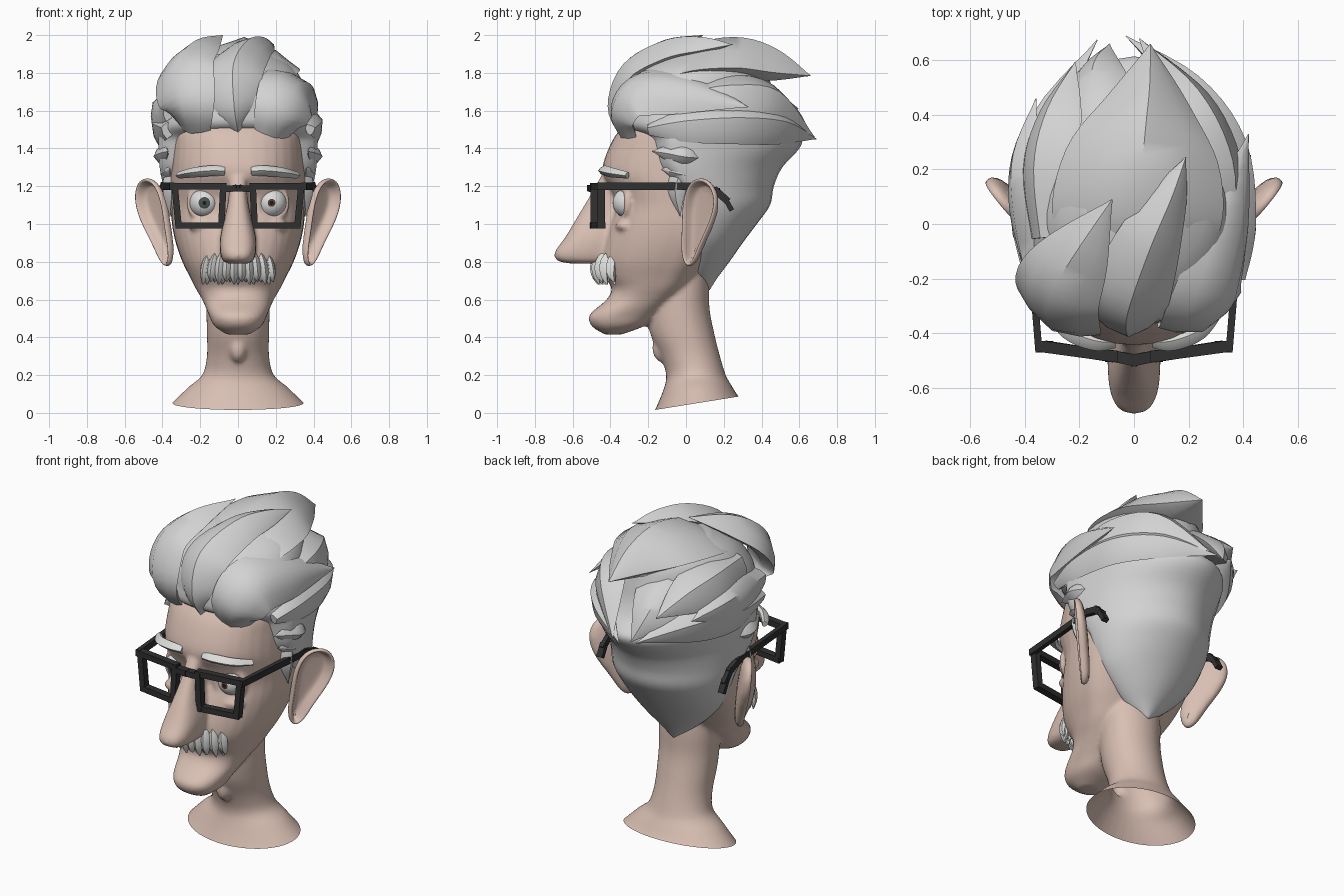
import bpy, bmesh, math
from mathutils import Vector, Matrix

if bpy.data.objects.get("Cube"):
    bpy.data.objects.remove(bpy.data.objects["Cube"], do_unlink=True)


def material(name, r, g, b):
    m = bpy.data.materials.new(name)
    m.use_nodes = True
    m.diffuse_color = (r, g, b, 1)
    m.node_tree.nodes["Principled BSDF"].inputs["Base Color"].default_value = (r, g, b, 1)
    return m


skin = material("skin", .69, .52, .45)
hair = material("grey hair", .65, .65, .65)
whiskers = material("pale whiskers", .72, .72, .71)
white = material("eye white", .72, .72, .72)
frame = material("black frame", .03, .03, .03)
iris_grey = material("grey iris", .07, .08, .08)
iris_brown = material("brown iris", .09, .045, .035)
pupil = material("pupil", .01, .01, .01)


def select(objects):
    bpy.ops.object.select_all(action='DESELECT')
    for obj in objects:
        obj.select_set(True)
    bpy.context.view_layer.objects.active = objects[0]


def finish(name, bm, mats, angle=40):
    """Turn a bmesh into a shaded object."""
    bmesh.ops.recalc_face_normals(bm, faces=bm.faces[:])
    mesh = bpy.data.meshes.new(name)
    bm.to_mesh(mesh)
    bm.free()
    for m in mats:
        mesh.materials.append(m)
    obj = bpy.data.objects.new(name, mesh)
    bpy.context.collection.objects.link(obj)
    if angle:
        select([obj])
        bpy.ops.object.shade_smooth_by_angle(angle=math.radians(angle))
    return obj


def smooth_rows(rows, steps):
    """Catmull-Rom interpolation between rows of numbers."""
    out = []
    for i in range(len(rows) - 1):
        a, b, c, d = (rows[max(0, min(len(rows) - 1, i + k))] for k in (-1, 0, 1, 2))
        for s in range(steps):
            t = s / steps
            out.append([.5 * (2 * q + (r - p) * t + (2*p - 5*q + 4*r - w) * t * t
                              + (3*q - p - 3*r + w) * t ** 3)
                        for p, q, r, w in zip(a, b, c, d)])
    return out + [list(rows[-1])]


def loft(name, rings, mat, angle=40):
    bm = bmesh.new()
    loops = [[bm.verts.new(p) for p in ring] for ring in rings]
    n = len(loops[0])
    for lo, hi in zip(loops, loops[1:]):
        for k in range(n):
            bm.faces.new((lo[k], lo[(k + 1) % n], hi[(k + 1) % n], hi[k]))
    bm.faces.new(loops[0])
    bm.faces.new(loops[-1])
    return finish(name, bm, [mat], angle)


def body(name, rows, mat, power=2.0, tilt=0.0, sides=36):
    """Stack of ovals; row = height, front, back, half width, y of widest point."""
    rings = []
    for z, front, back, half, mid in smooth_rows(rows, 4):
        ring = []
        for k in range(sides):
            a = math.tau * k / sides
            c, s = (math.copysign(abs(f(a)) ** (2 / power), f(a)) for f in (math.cos, math.sin))
            y = mid + s * ((back - mid) if s > 0 else (mid - front))
            ring.append((half * c, y, z + tilt * y * max(0, 1 - z * 5)))
        rings.append(ring)
    return loft(name, rings, mat, 60)


def lock(name, rows, mat=hair, core=(0, .05, 1.4), steps=5):
    """Pointed ridged blade; row = x, y, z, half width, thickness."""
    rows = smooth_rows(rows, steps)
    pts = [Vector(r[:3]) for r in rows]
    rings = []
    for i, (p, row) in enumerate(zip(pts, rows)):
        t = (pts[min(i + 1, len(pts) - 1)] - pts[max(i - 1, 0)]).normalized()
        side = t.cross(p - Vector(core)).normalized()
        up = side.cross(t)
        w, h = max(row[3], .002), max(row[4], .002)
        shape = ((-1, -.2), (-.6, .5), (0, 1), (.6, .5), (1, -.2), (.5, -.7), (-.5, -.7))
        rings.append([p + side * w * u + up * h * v for u, v in shape])
    return loft(name, rings, mat, 42)


def blob(name, loc, size):
    bm = bmesh.new()
    bmesh.ops.create_uvsphere(bm, u_segments=20, v_segments=12, radius=1,
                              matrix=Matrix.Translation(loc) @ Matrix.Diagonal((*size, 1)))
    return finish(name, bm, [skin], 60)


def bars(name, paths, tall, deep):
    """Square bars joined end to end, deep along y or x."""
    bm = bmesh.new()
    for path in paths:
        for p, q in zip(path, path[1:]):
            p, q = Vector(p), Vector(q)
            d = (q - p).normalized()
            ref = Vector((1, 0, 0)) if abs(d.y) > .6 else Vector((0, 1, 0))
            up = d.cross(ref).normalized()
            ref = up.cross(d)
            rot = Matrix((d, ref, up)).transposed().to_4x4()
            scale = Matrix.Diagonal(((q - p).length + tall * .8, deep, tall, 1))
            bmesh.ops.create_cube(bm, size=1, matrix=Matrix.Translation((p + q) / 2) @ rot @ scale)
    return finish(name, bm, [frame], 0)


# Head, neck and nose
flesh = [body("head", [
    (.415, -.43, -.34, .06, -.39), (.46, -.5, -.22, .125, -.36), (.52, -.51, -.13, .155, -.32),
    (.6, -.42, -.04, .19, -.2), (.66, -.395, .02, .225, -.14), (.72, -.43, .06, .255, -.1),
    (.8, -.45, .11, .295, -.06), (.9, -.435, .17, .33, -.02), (1, -.405, .25, .35, 0),
    (1.1, -.375, .35, .355, 0), (1.2, -.41, .4, .36, 0), (1.28, -.445, .4, .357, 0),
    (1.4, -.41, .4, .35, 0), (1.5, -.35, .36, .34, 0), (1.58, -.25, .3, .27, 0)], skin, 2.3)]
flesh.append(body("neck", [
    (0, -.2, .31, .39, .06), (.04, -.165, .28, .35, .06), (.13, -.12, .24, .265, .06),
    (.2, -.105, .21, .19, .06), (.3, -.135, .18, .165, .03), (.42, -.19, .15, .165, 0),
    (.55, -.21, .125, .168, -.02), (.7, -.2, .12, .17, -.02), (.9, -.15, .1, .15, -.02)],
    skin, 2.0, .2))
flesh.append(blob("throat", (0, -.12, .345), (.05, .06, .08)))
flesh.append(body("nose", [
    (.79, -.6, -.4, .05, -.5), (.805, -.68, -.36, .08, -.52), (.85, -.695, -.35, .095, -.52),
    (.93, -.64, -.35, .095, -.48), (1.03, -.58, -.33, .072, -.44), (1.13, -.52, -.33, .052, -.42),
    (1.21, -.475, -.33, .048, -.4), (1.27, -.44, -.35, .04, -.4)], skin, 2.7, sides=20))

# Eyes, lids, bags, brows and ears on both sides
for s, side in ((1, "left"), (-1, "right")):
    bm = bmesh.new()
    spot = Matrix.Translation((s * .178, -.308, 1.112))
    bmesh.ops.create_uvsphere(bm, u_segments=24, v_segments=24, radius=.08,
                              matrix=spot @ Matrix.Rotation(math.pi / 2, 4, 'X'))
    limit = 15 if s > 0 else 23
    for f in bm.faces:
        off = math.degrees((f.calc_center_median() - spot.translation).angle(Vector((0, -1, 0))))
        f.material_index = 2 if off < limit / 3 + 1 else 1 if off < limit else 0
    finish(side + "_eye", bm, [white, iris_brown if s > 0 else iris_grey, pupil], 60)

    bpy.ops.mesh.primitive_torus_add(
        major_radius=.082, minor_radius=.02, major_segments=24, minor_segments=8,
        location=(s * .178, -.333, 1.112), rotation=(math.pi / 2, 0, s * .3))
    flesh.append(bpy.context.object)
    flesh.append(blob("eye_bag", (s * .18, -.325, .99), (.085, .05, .035)))
    lock(side + "_eyebrow", [
        (s * .07, -.435, 1.28, .024, .02), (s * .14, -.435, 1.282, .028, .03),
        (s * .24, -.395, 1.272, .026, .03), (s * .315, -.31, 1.258, .018, .02)],
        whiskers, (0, .2, 1.28))

    # Ear plate with a rolled rim and sunken bowl, leaning in towards the lobe
    outline = [(0, 1.1), (.03, 1.2), (.09, 1.25), (.18, 1.24), (.235, 1.16), (.23, 1.06),
               (.18, .96), (.13, .88), (.09, .79), (.03, .76), (-.01, .84), (0, .97)]
    normal = Vector((s * .8, -.6, 0))
    bm = bmesh.new()
    face = bm.faces.new([bm.verts.new((s * (.345 + .66 * u + .12 * (z - 1.1)), .8 * u + .01, z))
                         for u, z in outline])
    bowl = bmesh.ops.extrude_face_region(bm, geom=[face])["geom"]
    for v in [g for g in bowl if isinstance(g, bmesh.types.BMVert)]:
        v.co += normal * .065
    bowl = [g for g in bowl if isinstance(g, bmesh.types.BMFace)][0]
    for width, depth in ((.022, 0), (.018, .05), (.03, .005)):
        bmesh.ops.inset_region(bm, faces=[bowl], thickness=width)
        for v in bowl.verts:
            v.co -= normal * depth
    ear = finish(side + "_ear", bm, [skin], 180)
    ear.modifiers.new("soft", 'SUBSURF').levels = 2

    # Sideburn and tufts
    lock(side + "_sideburn", [
        (s * .35, -.02, 1.3, .05, .03), (s * .37, -.05, 1.18, .05, .03), (s * .36, -.03, 1.04, 0, 0)])
    lock(side + "_upper_tuft", [
        (s * .34, .12, 1.35, .03, .01), (s * .4, 0, 1.36, .06, .045),
        (s * .39, -.09, 1.375, .045, .03), (s * .37, -.18, 1.385, 0, 0)])
    lock(side + "_lower_tuft", [
        (s * .33, .08, 1.25, .03, .01), (s * .38, -.01, 1.27, .05, .03),
        (s * .375, -.07, 1.28, .04, .02), (s * .36, -.13, 1.29, 0, 0)])

# Blend the flesh parts into one skin, cut open under the neck
select(flesh)
bpy.ops.object.join()
head = bpy.context.object
head.name = "head_and_neck"
remesh = head.modifiers.new("blend", 'REMESH')
remesh.mode, remesh.voxel_size = 'VOXEL', .012
soften = head.modifiers.new("soften", 'SMOOTH')
soften.factor, soften.iterations = .5, 6
bpy.ops.object.convert(target='MESH')
bm = bmesh.new()
bm.from_mesh(head.data)
bmesh.ops.bisect_plane(bm, geom=bm.verts[:] + bm.edges[:] + bm.faces[:], clear_outer=True,
                       plane_co=(0, 0, .042), plane_no=(0, .16, -1))
bm.to_mesh(head.data)
bm.free()
head.data.materials.clear()
head.data.materials.append(skin)
bpy.ops.object.shade_smooth()

# Moustache of hanging strands in two layers
count = 10
for layer in range(2):
    for i in range(count - layer):
        u = (i + layer / 2) / (count - 1) * 2 - 1
        x = u * .17
        y = -.475 * math.sqrt(1 - (x / .3) ** 2) + .025 * layer
        low = .68 + .015 * (i % 2)
        lock("moustache_strand", [
            (x * .85, y + .03, .875 - .02 * abs(u), .008, .01), (x * .98, y, .8, .026, .028),
            (x * 1.06, y - .005, .735, .024, .024), (x * 1.1, y + .01, low, .004, .004)],
            whiskers, (0, 0, .8), 3)

# Glasses: lens rims, bridge, temples with ear hooks
rims, temples = [], []
for s in (1, -1):
    inner, outer = -.485, -.45
    a, b = (s * .078, inner, 1.2), (s * .335, outer, 1.2)
    c, d = (s * .315, outer, .992), (s * .088, inner, .992)
    rims.append([a, b, c, d, a])
    temples.append([(s * .35, -.455, 1.2), (s * .375, -.15, 1.2), (s * .395, .07, 1.2),
                    (s * .405, .16, 1.175), (s * .41, .21, 1.13), (s * .41, .235, 1.085)])
rims.append([(-.075, -.485, 1.185), (0, -.5, 1.19), (.075, -.485, 1.185)])
bars("glasses_rims", rims, .034, .042)
bars("glasses_temples", temples, .038, .026)

# Back hair tapering to a point at the nape
body("back_hair", [
    (.65, .1, .125, .012, .11), (.72, .03, .17, .11, .08), (.8, .02, .23, .2, .08),
    (.9, 0, .3, .29, .08), (1, -.02, .375, .34, .08), (1.1, -.05, .445, .37, .07),
    (1.2, -.13, .465, .395, .02), (1.3, -.2, .51, .415, -.04), (1.4, -.22, .6, .42, -.06),
    (1.46, -.25, .61, .42, -.06), (1.52, -.36, .54, .4, -.09), (1.6, -.37, .49, .385, -.06),
    (1.7, -.35, .46, .365, -.02), (1.82, -.24, .42, .3, .05), (1.9, -.08, .32, .18, .08)],
    hair, 1.9)

# Swept front locks
lock("front_lock_right", [
    (-.23, -.28, 1.5, .1, .04), (-.27, -.34, 1.64, .165, .06), (-.285, -.25, 1.81, .175, .07),
    (-.2, -.1, 1.92, .12, .06), (-.08, .09, 2, 0, 0)])
lock("front_lock_middle", [
    (0, -.32, 1.475, .01, .03), (-.02, -.355, 1.62, .115, .06), (-.02, -.28, 1.8, .15, .07),
    (.05, -.08, 1.91, .125, .07), (.13, .1, 1.94, .07, .05), (.19, .245, 1.95, 0, 0)])
lock("front_lock_left", [
    (.18, -.31, 1.475, .1, .04), (.23, -.34, 1.59, .155, .06), (.28, -.24, 1.7, .17, .07),
    (.35, .02, 1.69, .13, .06), (.42, .33, 1.62, 0, 0)])

# Crown and trailing locks
lock("crown_lock", [
    (0, -.2, 1.72, .2, .05), (.01, 0, 1.83, .31, .1), (.03, .25, 1.86, .28, .13),
    (.05, .46, 1.83, .15, .1), (.06, .66, 1.785, 0, 0)])
lock("left_low_lock", [
    (.38, -.2, 1.5, .03, .03), (.4, 0, 1.53, .1, .05), (.35, .28, 1.54, .12, .07),
    (.2, .5, 1.52, .1, .06), (-.03, .69, 1.45, 0, 0)])
lock("left_high_lock", [
    (.33, 0, 1.66, .1, .05), (.31, .22, 1.69, .15, .07), (.2, .45, 1.66, .13, .07),
    (.02, .68, 1.46, 0, 0)])
lock("right_outer_lock", [
    (-.36, -.2, 1.6, .06, .04), (-.4, .05, 1.62, .12, .05), (-.4, .25, 1.61, .09, .05),
    (-.36, .46, 1.58, 0, 0)])
lock("right_low_lock", [
    (-.37, -.18, 1.5, .05, .04), (-.4, .1, 1.52, .11, .06), (-.32, .38, 1.53, .11, .06),
    (-.135, .675, 1.47, 0, 0)])
lock("right_high_lock", [
    (-.31, -.05, 1.74, .1, .05), (-.32, .2, 1.73, .14, .07), (-.28, .4, 1.69, .11, .06),
    (-.215, .595, 1.61, 0, 0)])
lock("rear_lock", [
    (-.12, .25, 1.75, .14, .06), (-.14, .42, 1.67, .16, .07), (-.13, .56, 1.57, .1, .05),
    (-.09, .66, 1.46, 0, 0)])
